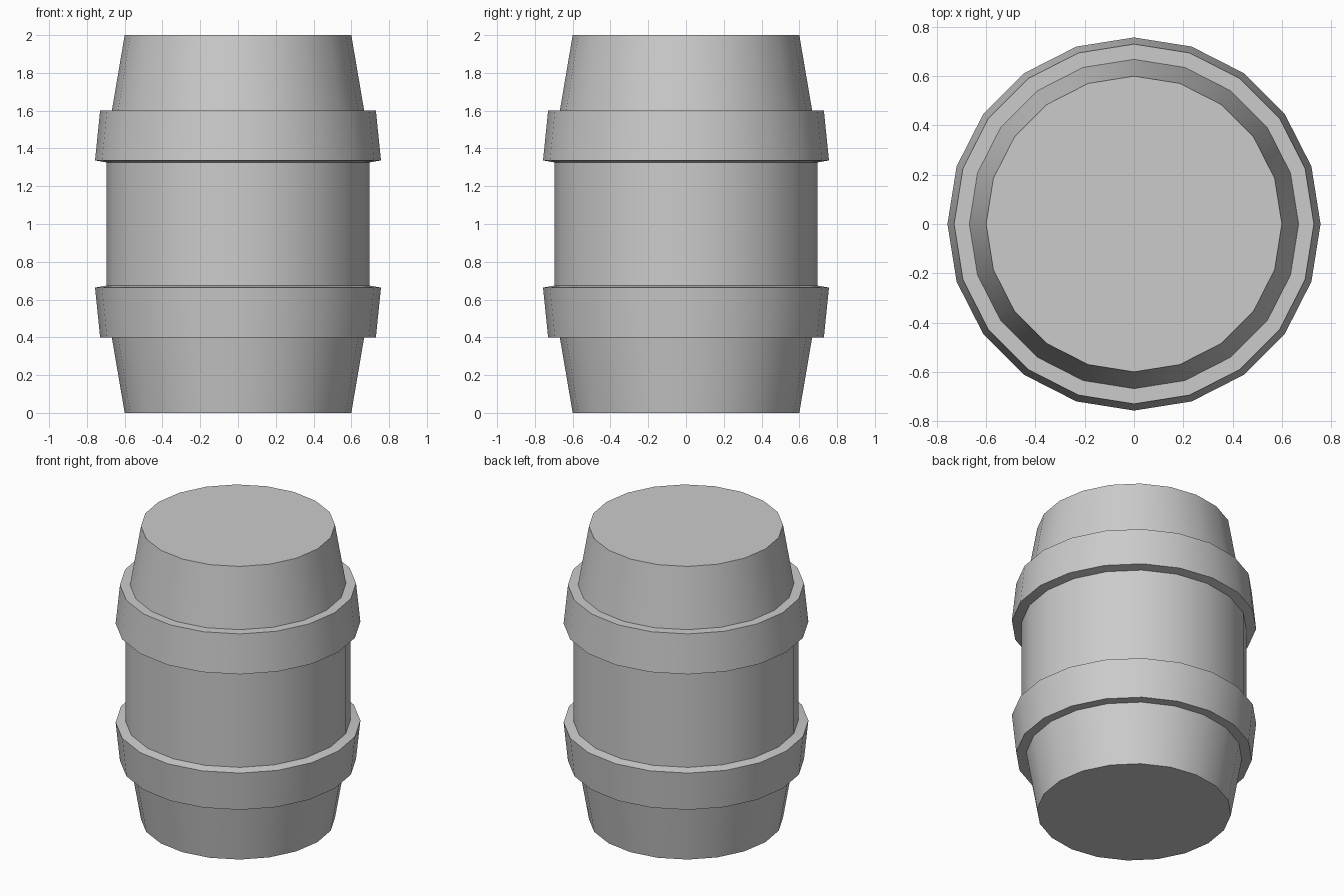
import bpy, bmesh
from math import radians, tau
from mathutils import Matrix, Vector

cube = bpy.data.objects.get("Cube")
if cube:
    bpy.data.objects.remove(cube, do_unlink=True)

SIDES = 20

grey = bpy.data.materials.new("plain grey")
grey.use_nodes = True
colour = (0.6, 0.6, 0.6, 1)
grey.diffuse_color = colour
grey.node_tree.nodes["Principled BSDF"].inputs["Base Color"].default_value = colour

# Lower half of the barrel outline as (radius, height)
lower = [(0.60, 0), (0.668, 0.40), (0.73, 0.40), (0.757, 0.663), (0.697, 0.674)]
outline = lower + [(r, 2 - z) for r, z in reversed(lower)]

# Staves and hoops: one ring of vertices per outline point
bm = bmesh.new()
rings = []
for r, z in outline:
    start = Vector((r, 0, z))
    rings.append([bm.verts.new(Matrix.Rotation(tau * i / SIDES, 3, "Z") @ start)
                  for i in range(SIDES)])
for low, high in zip(rings, rings[1:]):
    for i in range(SIDES):
        j = (i + 1) % SIDES
        bm.faces.new((low[i], low[j], high[j], high[i]))

# Flat lids
bm.faces.new(reversed(rings[0]))
bm.faces.new(rings[-1])

mesh = bpy.data.meshes.new("barrel")
bm.to_mesh(mesh)
bm.free()
mesh.materials.append(grey)
barrel = bpy.data.objects.new("barrel", mesh)
bpy.context.collection.objects.link(barrel)

# Smooth round the barrel, crisp at the hoops and lids
bpy.ops.object.select_all(action="DESELECT")
barrel.select_set(True)
bpy.context.view_layer.objects.active = barrel
bpy.ops.object.shade_smooth_by_angle(angle=radians(30))
